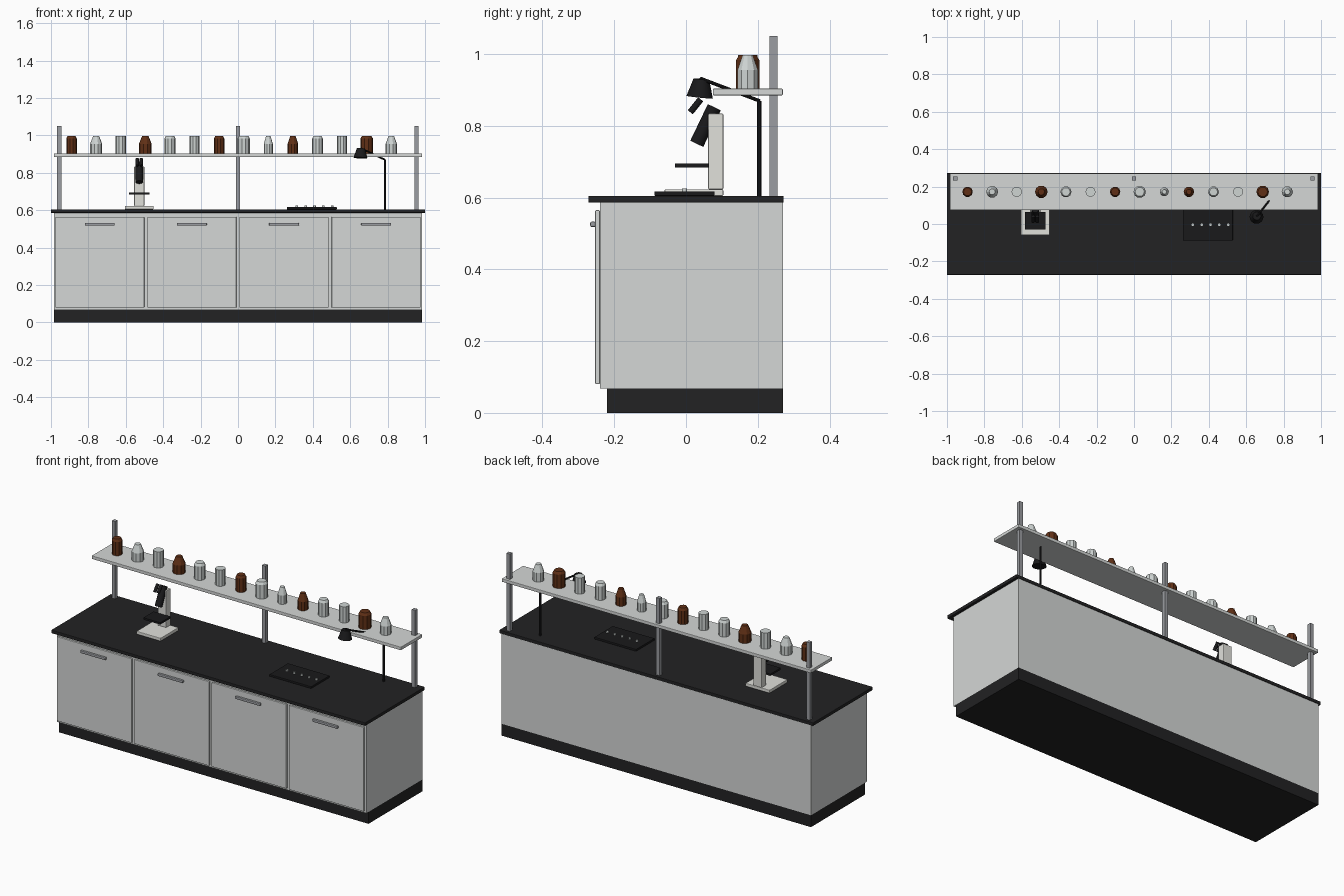
import bpy
import math
from mathutils import Vector

cube = bpy.data.objects.get("Cube")
if cube:
    bpy.data.objects.remove(cube, do_unlink=True)


def material(name, rgb):
    m = bpy.data.materials.new(name)
    m.use_nodes = True
    col = (*rgb, 1)
    m.diffuse_color = col
    m.node_tree.nodes["Principled BSDF"].inputs["Base Color"].default_value = col
    return m


white = material("cabinet white", (0.66, 0.68, 0.67))
dark = material("worktop black", (0.016, 0.016, 0.017))
black = material("instrument black", (0.01, 0.01, 0.011))
steel = material("steel grey", (0.33, 0.34, 0.36))
cream = material("instrument white", (0.75, 0.75, 0.71))
glass = material("pale glass", (0.62, 0.66, 0.65))
amber = material("amber glass", (0.12, 0.03, 0.008))


def finish(name, mat):
    ob = bpy.context.object
    ob.name = name
    ob.data.materials.append(mat)
    return ob


def box(name, mat, x, y, z, bevel=0.0):
    """Box from (min, max) pairs on each axis."""
    spans = (x, y, z)
    bpy.ops.mesh.primitive_cube_add(size=1, location=[sum(s) / 2 for s in spans])
    ob = finish(name, mat)
    ob.scale = [s[1] - s[0] for s in spans]
    bpy.ops.object.transform_apply(location=False, rotation=False, scale=True)
    if bevel:
        mod = ob.modifiers.new("soft edges", "BEVEL")
        mod.width = bevel
        mod.segments = 2
    return ob


def rod(name, mat, a, b, r1, r2=None, sides=16):
    """Cylinder or cone frustum between two points."""
    a, b = Vector(a), Vector(b)
    bpy.ops.mesh.primitive_cone_add(vertices=sides, radius1=r1, radius2=r1 if r2 is None else r2,
                                    depth=(b - a).length, location=(a + b) / 2,
                                    rotation=(b - a).to_track_quat("Z", "Y").to_euler())
    ob = finish(name, mat)
    bpy.ops.object.shade_smooth_by_angle(angle=math.radians(35))
    return ob


def lathe(name, mat, profile, loc, sides):
    """Faceted solid of revolution from (radius, height) rings."""
    verts, faces = [], []
    for r, z in profile:
        for i in range(sides):
            t = math.tau * i / sides
            verts.append((r * math.cos(t), r * math.sin(t), z))
    for k in range(len(profile) - 1):
        for i in range(sides):
            j = (i + 1) % sides
            a, b = k * sides, (k + 1) * sides
            faces.append((a + i, a + j, b + j, b + i))
    faces.append(tuple(reversed(range(sides))))
    faces.append(tuple(range(len(verts) - sides, len(verts))))
    mesh = bpy.data.meshes.new(name)
    mesh.from_pydata(verts, [], faces)
    mesh.materials.append(mat)
    ob = bpy.data.objects.new(name, mesh)
    ob.location = loc
    bpy.context.collection.objects.link(ob)
    return ob


# Cabinet
TOP = 0.605
box("plinth", dark, (-0.985, 0.985), (-0.22, 0.27), (0, 0.068))
box("cabinet_body", white, (-0.985, 0.985), (-0.24, 0.27), (0.068, 0.586))
box("worktop", dark, (-1, 1), (-0.272, 0.272), (0.586, TOP), 0.003)

# Doors with bar handles
for i in range(4):
    x = -0.739 + i * 0.4925
    box(f"door_{i + 1}", white, (x - 0.238, x + 0.238), (-0.253, -0.24), (0.08, 0.565), 0.003)
    box(f"handle_{i + 1}", steel, (x - 0.08, x + 0.08), (-0.267, -0.252), (0.518, 0.533), 0.004)

# Shelf on posts
box("shelf", white, (-0.985, 0.985), (0.075, 0.27), (0.885, 0.904), 0.003)
for name, x in (("right", -0.956), ("middle", 0), ("left", 0.954)):
    box(f"{name}_post", steel, (x - 0.011, x + 0.011), (0.233, 0.255), (TOP, 1.05))

# Bottles: radius and shape; every third one is amber
H = 0.093
SHAPES = {
    "straight": ((1, 0), (1, 1)),
    "round": ((1, 0), (1, 0.85), (0.75, 1)),
    "taper": ((1, 0), (1, 0.55), (0.5, 1)),
}
bottles = ((0.028, "round"), (0.032, "taper"), (0.028, "straight"), (0.034, "taper"),
           (0.030, "round"), (0.027, "straight"), (0.028, "round"), (0.033, "round"),
           (0.024, "taper"), (0.028, "taper"), (0.029, "round"), (0.027, "straight"),
           (0.034, "round"), (0.030, "taper"))
for i, (r, shape) in enumerate(bottles):
    profile = [(r * a, H * h) for a, h in SHAPES[shape]]
    lathe(f"bottle_{i + 1}", glass if i % 3 else amber, profile,
          (-0.89 + i * 0.1315, 0.172, 0.904), 10)

# Microscope
MX = -0.528
box("microscope_base", cream, (MX - 0.077, MX + 0.077), (-0.06, 0.104), (TOP, 0.623), 0.003)
box("microscope_column", cream, (MX - 0.027, MX + 0.027), (0.062, 0.104), (0.623, 0.834), 0.003)
box("microscope_stage", black, (MX - 0.054, MX + 0.054), (-0.03, 0.064), (0.684, 0.695))
rod("microscope_tube", black, (MX, 0.03, 0.75), (MX, 0.079, 0.852), 0.02)
for side, dx in (("right", -0.011), ("left", 0.011)):
    rod(f"{side}_eyepiece", black, (MX + dx, 0.012, 0.838), (MX + dx, 0.041, 0.874), 0.009)

# Control panel with a row of knobs
box("control_panel", black, (0.262, 0.528), (-0.088, 0.08), (TOP, 0.617), 0.002)
for i in range(5):
    x = 0.315 + i * 0.047
    rod(f"knob_{i + 1}", glass, (x, -0.004, 0.617), (x, -0.004, 0.625), 0.007, sides=12)

# Desk lamp
elbow = (0.785, 0.204, 0.87)
head = (0.657, 0.041, 0.932)
rod("lamp_post", black, (0.785, 0.204, TOP), elbow, 0.006, sides=10)
rod("lamp_arm", black, elbow, head, 0.005, sides=10)
rod("lamp_shade", black, (0.655, 0.038, 0.88), (0.657, 0.043, 0.93), 0.037, 0.022, sides=16)
